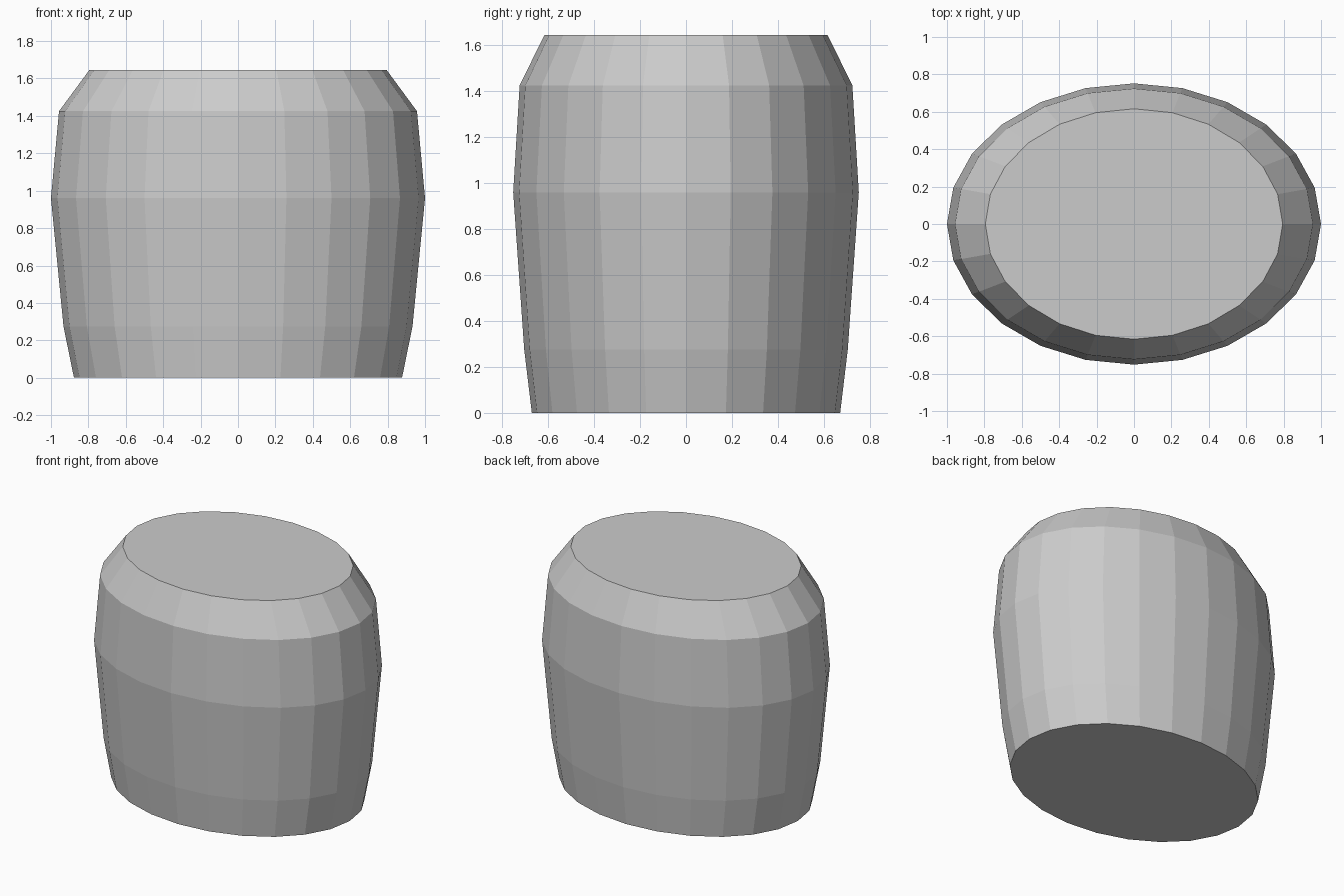
import bpy, bmesh
from math import sin, cos, tau

if "Cube" in bpy.data.objects:
    bpy.data.objects.remove(bpy.data.objects["Cube"])

SIDES = 24
# Profile rings: height, half width (x), half depth (y)
RINGS = [
    (0.0, 0.877, 0.671),
    (0.275, 0.933, 0.704),
    (0.96, 1.0, 0.752),
    (1.425, 0.957, 0.724),
    (1.645, 0.795, 0.616),
]

# Faceted oval barrel body with flat caps
bm = bmesh.new()
loops = [[bm.verts.new((rx * cos(tau * i / SIDES), ry * sin(tau * i / SIDES), z))
          for i in range(SIDES)] for z, rx, ry in RINGS]
for low, high in zip(loops, loops[1:]):
    for i in range(SIDES):
        j = (i + 1) % SIDES
        bm.faces.new((low[i], low[j], high[j], high[i]))
bm.faces.new(loops[0][::-1])
bm.faces.new(loops[-1])

mesh = bpy.data.meshes.new("barrel_body")
bm.to_mesh(mesh)
bm.free()
bpy.context.collection.objects.link(bpy.data.objects.new("barrel_body", mesh))
